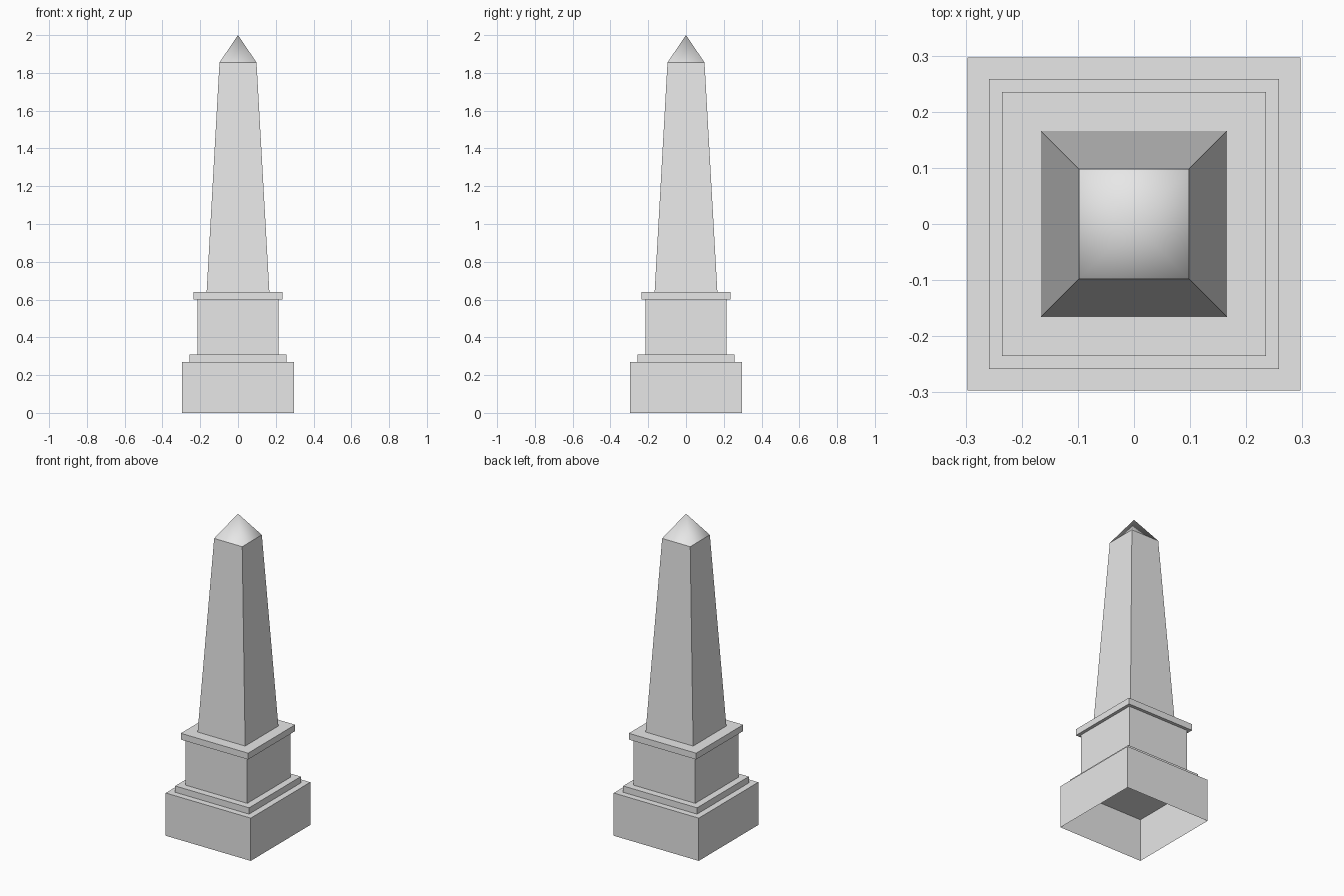
import bpy
import bmesh

# Remove the default cube only
cube = bpy.data.objects.get("Cube")
if cube:
    bpy.data.objects.remove(cube, do_unlink=True)

# Single stone colour
STONE = (0.8, 0.8, 0.8, 1.0)
stone = bpy.data.materials.new("stone_grey")
stone.use_nodes = True
stone.diffuse_color = STONE
stone.node_tree.nodes["Principled BSDF"].inputs["Base Color"].default_value = STONE


def ring(bm, half, z):
    """Square ring of vertices, or one vertex when half is zero."""
    if half == 0:
        return [bm.verts.new((0, 0, z))]
    corners = ((-1, -1), (1, -1), (1, 1), (-1, 1))
    return [bm.verts.new((sx * half, sy * half, z)) for sx, sy in corners]


def square_block(name, z0, z1, half0, half1=None, underside=False, smooth=False):
    """Square block, tapered when half1 differs, pointed when half1 is zero."""
    half1 = half0 if half1 is None else half1
    bm = bmesh.new()
    low, high = ring(bm, half0, z0), ring(bm, half1, z1)
    for i in range(4):
        j = (i + 1) % 4
        if len(high) == 1:
            bm.faces.new((low[i], low[j], high[0]))
        else:
            bm.faces.new((low[i], low[j], high[j], high[i]))
    if len(high) == 4:
        bm.faces.new(high)
    if underside:
        bm.faces.new(low[::-1])
    for face in bm.faces:
        face.smooth = smooth
    mesh = bpy.data.meshes.new(name)
    bm.to_mesh(mesh)
    bm.free()
    mesh.materials.append(stone)
    obj = bpy.data.objects.new(name, mesh)
    bpy.context.collection.objects.link(obj)
    return obj


# Stepped pedestal: the base is hollow and open below
square_block("base", 0, 0.27, 0.297)
square_block("plinth_step", 0.27, 0.31, 0.258)
square_block("pedestal", 0.31, 0.6, 0.215)
square_block("cornice", 0.6, 0.64, 0.235, underside=True)

# Tapered shaft and softly shaded pointed cap
square_block("shaft", 0.64, 1.855, 0.166, 0.098)
square_block("cap", 1.855, 2.0, 0.098, 0, smooth=True)
